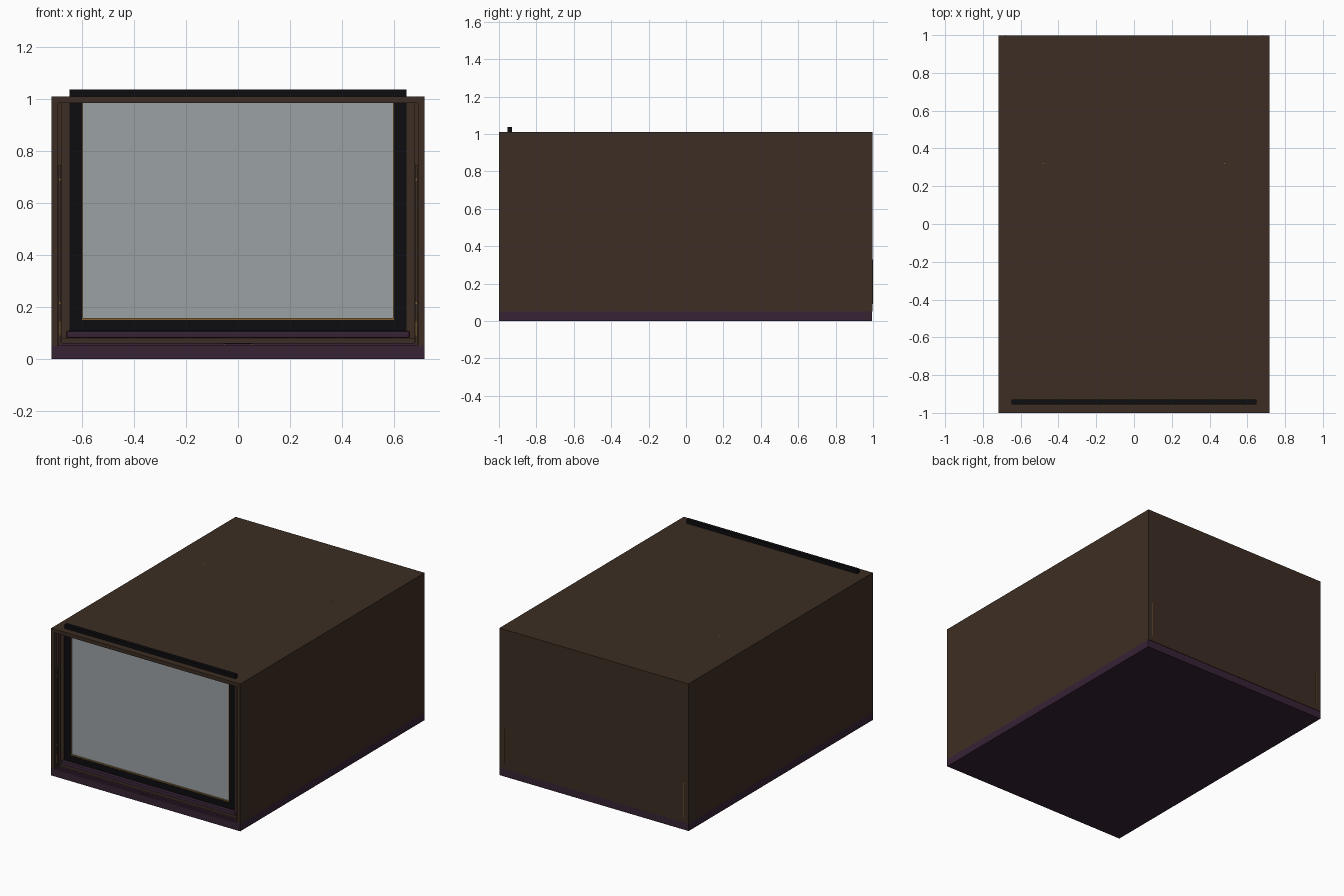
import bpy
import bmesh

cube = bpy.data.objects.get("Cube")
if cube:
    bpy.data.objects.remove(cube, do_unlink=True)


def material(name, colour):
    m = bpy.data.materials.new(name)
    m.use_nodes = True
    rgba = (*colour, 1)
    m.diffuse_color = rgba
    m.node_tree.nodes["Principled BSDF"].inputs["Base Color"].default_value = rgba
    return m


brown = material("dark brown wood", (0.046, 0.027, 0.017))
purple = material("dark purple", (0.038, 0.017, 0.036))
black = material("black", (0.004, 0.004, 0.005))
grey = material("grey glass", (0.33, 0.36, 0.375))
brass = material("brass", (0.23, 0.125, 0.035))


def box(name, x, y, z, mat, bevel=0):
    """Box from its (low, high) extents on each axis."""
    bm = bmesh.new()
    bmesh.ops.create_cube(bm, size=1)
    for v in bm.verts:
        for i, (low, high) in enumerate((x, y, z)):
            v.co[i] = low if v.co[i] < 0 else high
    mesh = bpy.data.meshes.new(name)
    bm.to_mesh(mesh)
    bm.free()
    mesh.materials.append(mat)
    ob = bpy.data.objects.new(name, mesh)
    bpy.context.collection.objects.link(ob)
    if bevel:
        mod = ob.modifiers.new("Bevel", 'BEVEL')
        mod.width = bevel
        mod.segments = 2
    return ob


def pair(name, x, y, z, mat, bevel=0):
    """The same box on the left (+x) and right (-x)."""
    box("left_" + name, x, y, z, mat, bevel)
    box("right_" + name, (-x[1], -x[0]), y, z, mat, bevel)


W, ROOF, FLOOR = 0.717, 1.01, 0.052

# Cabinet shell, open at the front
box("base", (-W, W), (-1, 0.995), (0, FLOOR), purple)
box("roof", (-W, W), (-1, 0.995), (0.985, ROOF), brown)
pair("side_wall", (0.692, W), (-1, 0.995), (FLOOR, 0.985), brown)
box("back_panel", (-W, W), (0.985, 0.998), (FLOOR, ROOF), brown)

# Guide posts beside the sliding panel
pair("outer_guide", (0.676, 0.692), (-0.98, -0.92), (FLOOR, 0.985), brown)
pair("inner_guide", (0.648, 0.676), (-0.96, -0.92), (FLOOR, 0.985), brown)
pair("guide_rail", (0.68, 0.69), (-0.988, -0.98), (FLOOR, 0.745), brown)
pair("rail_inlay", (0.683, 0.687), (-0.99, -0.988), (0.09, 0.145), brass)
for label, z in (("lower", 0.215), ("upper", 0.69)):
    pair(label + "_rail_pin", (0.683, 0.688), (-0.99, -0.988), (z - 0.004, z + 0.004), brass)

# Black frame that rises through the roof
FY = (-0.955, -0.93)
pair("frame_stile", (0.6, 0.648), FY, (0.08, 1.037), black)
box("frame_bottom", (-0.6, 0.6), FY, (0.08, 0.15), black)
box("frame_top", (-0.6, 0.6), FY, (0.985, 1.037), black)

# Glass with its thin brass lining
box("glass", (-0.6, 0.6), (-0.947, -0.938), (0.15, 0.985), grey)
box("lining_bottom", (-0.6, 0.6), (-0.953, -0.945), (0.15, 0.157), brass)
pair("lining_side", (0.596, 0.6), (-0.953, -0.945), (0.157, 0.985), brass)

# Sill steps, lower bar and small latch
box("sill_step", (-0.69, 0.69), (-0.985, -0.92), (FLOOR, 0.062), purple)
box("sill_riser", (-0.676, 0.676), (-0.97, -0.92), (0.062, 0.08), brown)
box("lower_bar", (-0.66, 0.66), (-0.978, -0.95), (0.08, 0.107), purple, 0.006)
box("latch", (-0.055, 0.055), (-0.992, -0.985), (FLOOR, 0.06), purple)
pair("latch_pin", (0.052, 0.058), (-0.994, -0.992), (0.053, 0.058), brass)

# Rear brass strips and roof pins
pair("rear_strip", (0.68, 0.684), (0.996, 1), (0.09, 0.33), brass)
pair("roof_pin", (0.477, 0.483), (0.317, 0.323), (ROOF - 0.002, ROOF + 0.001), brass)
